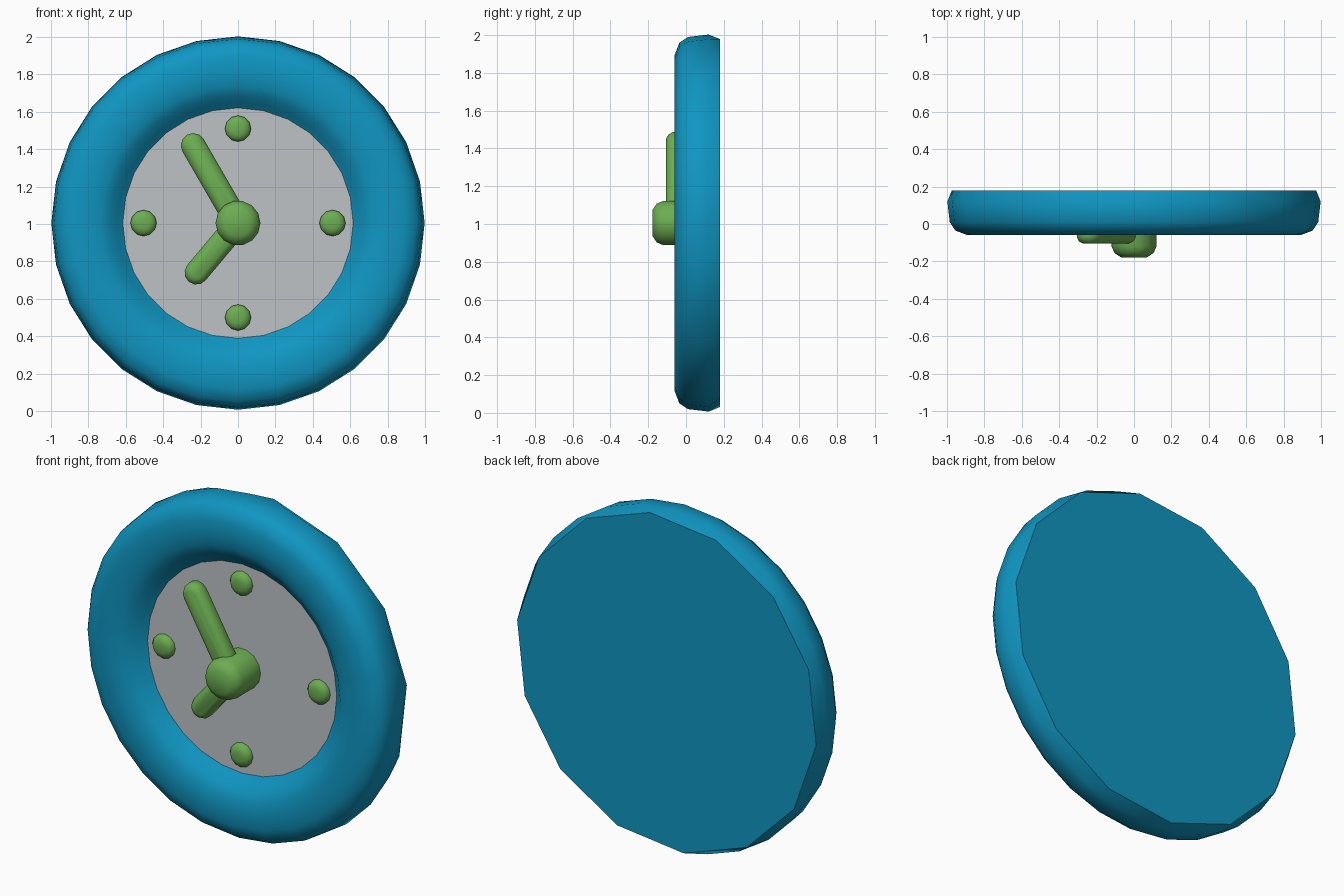
import bpy, bmesh, math

if "Cube" in bpy.data.objects:
    bpy.data.objects.remove(bpy.data.objects["Cube"])

ZC = 1.005  # height of the clock centre


def material(name, rgb):
    m = bpy.data.materials.new(name)
    m.diffuse_color = (*rgb, 1)
    m.use_nodes = True
    m.node_tree.nodes["Principled BSDF"].inputs["Base Color"].default_value = m.diffuse_color
    return m


BLUE = material("blue", (0.005, 0.305, 0.54))
GREEN = material("green", (0.15, 0.42, 0.085))
GREY = material("light grey", (0.51, 0.545, 0.565))


def circle(r, y, n, cx=0, cz=ZC, start=0.0):
    return [(cx + r * math.cos(start + math.tau * i / n), y,
             cz + r * math.sin(start + math.tau * i / n)) for i in range(n)]


def stadium(r, y, end, caps=6):
    # rounded bar outline from the clock centre to the end point
    ex, ez = end[0], end[1] - ZC
    a = math.atan2(ez, ex)
    pts = []
    for cx, cz, base in ((ex, end[1], a - math.pi / 2), (0, ZC, a + math.pi / 2)):
        for i in range(caps + 1):
            t = base + math.pi * i / caps
            pts.append((cx + r * math.cos(t), y, cz + r * math.sin(t)))
    return pts


def finish(name, bm, mat, angle):
    bmesh.ops.recalc_face_normals(bm, faces=bm.faces[:])
    me = bpy.data.meshes.new(name)
    bm.to_mesh(me)
    bm.free()
    me.materials.append(mat)
    ob = bpy.data.objects.new(name, me)
    bpy.context.collection.objects.link(ob)
    bpy.ops.object.select_all(action='DESELECT')
    ob.select_set(True)
    bpy.context.view_layer.objects.active = ob
    bpy.ops.object.shade_smooth_by_angle(angle=math.radians(angle))
    return ob


def loft(bm, outlines):
    rings = [[bm.verts.new(p) for p in o] for o in outlines]
    for a, b in zip(rings, rings[1:]):
        n = len(a)
        for i in range(n):
            bm.faces.new((a[i], a[(i + 1) % n], b[(i + 1) % n], b[i]))
    return rings


def solid(name, outlines, mat, angle=50):
    bm = bmesh.new()
    rings = loft(bm, outlines)
    bm.faces.new(rings[0])
    bm.faces.new(rings[-1])
    return finish(name, bm, mat, angle)


# case: 28-sided rounded rim with a coarser 14-sided back
N = 28
profile = [(0.615, 0.04), (0.645, 0.015), (0.685, -0.025), (0.735, -0.05),
           (0.80, -0.06), (0.89, -0.06), (0.955, -0.035), (0.985, 0.01), (0.998, 0.12)]
bm = bmesh.new()
rim = loft(bm, [circle(r, y, N) for r, y in profile])[-1]
back = [bm.verts.new(p) for p in circle(0.98, 0.18, N // 2, start=math.pi / N)]
for j in range(N // 2):
    a, b, c = rim[2 * j], rim[2 * j + 1], rim[(2 * j + 2) % N]
    bm.faces.new((a, b, back[j]))
    bm.faces.new((b, c, back[(j + 1) % (N // 2)], back[j]))
bm.faces.new(back)
finish("clock_case", bm, BLUE, 45)

# dial
solid("dial", [circle(0.616, 0.039, N), circle(0.616, 0.046, N)], GREY, 30)

# four hour markers
for k, (x, z) in enumerate(((0, 0.505), (0.505, 0), (0, -0.505), (-0.505, 0))):
    solid(f"hour_marker_{k + 1}",
          [circle(r, y, 12, x, ZC + z) for r, y in
           ((0.07, 0.042), (0.07, 0.025), (0.055, 0.007), (0.03, 0.0))], GREEN)

# hands
for name, end, r, front, rear in (("minute_hand", (-0.24, 1.42), 0.066, -0.105, -0.01),
                                  ("hour_hand", (-0.222, 0.74), 0.064, -0.055, 0.03)):
    solid(name, [stadium(r - d, y, end) for d, y in
                 ((0.02, rear), (0, rear - 0.02), (0, front + 0.035),
                  (0.012, front + 0.012), (0.035, front))], GREEN)

# centre hub
solid("centre_hub", [circle(r, y, 14) for r, y in
                     ((0.12, 0.042), (0.12, -0.12), (0.105, -0.155), (0.07, -0.178))], GREEN)
